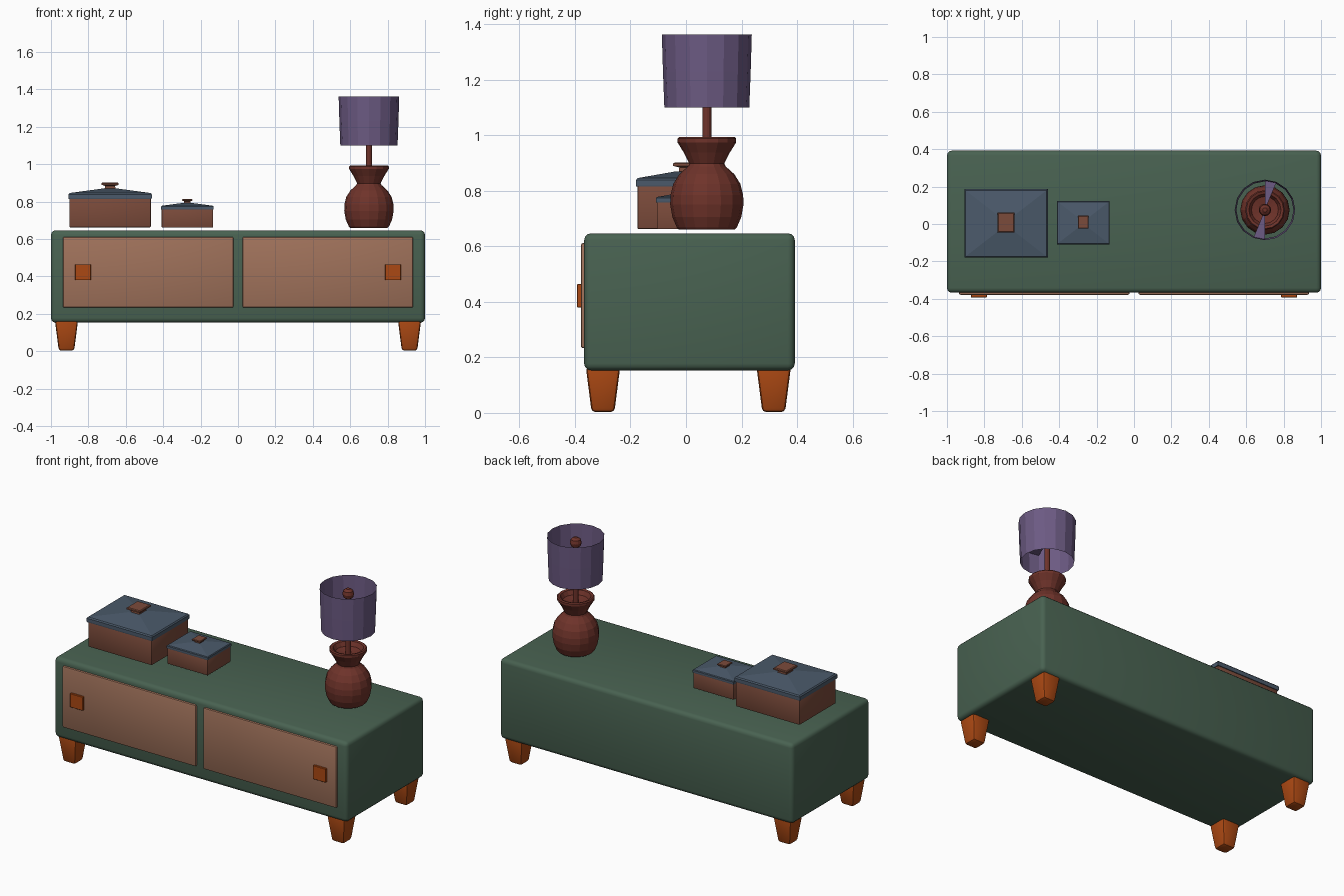
import bpy, bmesh
from math import sin, cos, pi, radians

if "Cube" in bpy.data.objects:
    bpy.data.objects.remove(bpy.data.objects["Cube"])


def material(name, r, g, b):
    m = bpy.data.materials.new(name)
    m.diffuse_color = [(c / 255) ** 2.2 for c in (r, g, b)] + [1]
    m.use_nodes = True
    m.node_tree.nodes["Principled BSDF"].inputs["Base Color"].default_value = m.diffuse_color
    return m


GREEN = material("green paint", 74, 98, 82)
TAN = material("tan panel", 158, 113, 91)
ORANGE = material("orange wood", 170, 74, 26)
BROWN = material("brown box", 122, 76, 61)
SLATE = material("slate lid", 76, 90, 106)
CLAY = material("red clay", 110, 54, 46)
PURPLE = material("purple cloth", 108, 91, 130)


def finish(bm, name, mat, bevel=0, segments=2):
    bmesh.ops.recalc_face_normals(bm, faces=bm.faces)
    if bevel:
        bmesh.ops.bevel(bm, geom=bm.edges[:], offset=bevel, segments=segments,
                        profile=0.5, affect='EDGES', clamp_overlap=True)
    me = bpy.data.meshes.new(name)
    bm.to_mesh(me)
    bm.free()
    me.materials.append(mat)
    ob = bpy.data.objects.new(name, me)
    bpy.context.collection.objects.link(ob)
    if bevel:
        bpy.context.view_layer.objects.active = ob
        ob.select_set(True)
        bpy.ops.object.shade_smooth_by_angle(angle=radians(35))
        ob.select_set(False)
    return ob


def loft(name, x, y, levels, mat, bevel=0, segments=2):
    """Stack of rectangles, each (half width, half depth, z)."""
    bm = bmesh.new()
    rings = [[bm.verts.new((x + sx * hx, y + sy * hy, z))
              for sx, sy in ((-1, -1), (1, -1), (1, 1), (-1, 1))]
             for hx, hy, z in levels]
    for a, b in zip(rings, rings[1:]):
        for i in range(4):
            j = (i + 1) % 4
            bm.faces.new((a[i], a[j], b[j], b[i]))
    bm.faces.new(rings[0])
    bm.faces.new(rings[-1])
    return finish(bm, name, mat, bevel, segments)


def block(name, x0, x1, y0, y1, z0, z1, mat, bevel=0, segments=2):
    hx, hy = (x1 - x0) / 2, (y1 - y0) / 2
    return loft(name, (x0 + x1) / 2, (y0 + y1) / 2,
                [(hx, hy, z0), (hx, hy, z1)], mat, bevel, segments)


def lathe(name, x, y, profile, mat, sides=16, caps=True):
    """Revolved profile of (radius, z) with flat facets."""
    bm = bmesh.new()
    rings = [[bm.verts.new((x + r * cos(2 * pi * i / sides),
                            y + r * sin(2 * pi * i / sides), z))
              for i in range(sides)] for r, z in profile]
    for a, b in zip(rings, rings[1:]):
        for i in range(sides):
            j = (i + 1) % sides
            bm.faces.new((a[i], a[j], b[j], b[i]))
    if caps:
        bm.faces.new(rings[0])
        bm.faces.new(rings[-1])
    return finish(bm, name, mat)


# Cabinet body
block("cabinet_body", -1, 1, -0.367, 0.392, 0.153, 0.647, GREEN, 0.025, 3)

# Doors, handles and legs, mirrored left to right
for s, side in ((-1, "left"), (1, "right")):
    xs = sorted((s * 0.024, s * 0.936))
    block(side + "_door", *xs, -0.379, -0.345, 0.233, 0.612, TAN, 0.009)
    hs = sorted((s * 0.786, s * 0.872))
    block(side + "_handle", *hs, -0.392, -0.37, 0.38, 0.465, ORANGE, 0.002, 1)
    for y, end in ((-0.299, "front"), (0.316, "back")):
        loft(f"{end}_{side}_leg", s * 0.917, y,
             [(0.041, 0.041, 0.003), (0.062, 0.062, 0.166)], ORANGE, 0.014, 2)


# Lidded boxes: the small one repeats the large one at a smaller scale
def lidded_box(label, x, y, k):
    z = 0.662

    def lv(*rows):
        return [(a * k, b * k, z + c * k) for a, b, c in rows]
    loft(label + "_box", x, y, lv((0.218, 0.178, 0), (0.218, 0.178, 0.157)),
         BROWN, 0.006 * k, 2)
    loft(label + "_box_lid", x, y,
         lv((0.222, 0.182, 0.153), (0.223, 0.183, 0.158), (0.223, 0.183, 0.177),
            (0.217, 0.177, 0.184), (0.04, 0.04, 0.208)), SLATE)
    loft(label + "_box_knob", x, y + 0.005 * k,
         lv((0.030, 0.035, 0.20), (0.027, 0.032, 0.222), (0.046, 0.054, 0.228),
            (0.046, 0.054, 0.236), (0.041, 0.049, 0.240)), BROWN)


lidded_box("large", -0.684, 0.003, 1.0)
lidded_box("small", -0.271, 0.007, 0.63)

# Lamp: faceted base with a flared neck and dished top
LX, LY = 0.70, 0.075
lathe("lamp_base", LX, LY,
      [(0.10, 0.660), (0.108, 0.668), (0.124, 0.705), (0.132, 0.75), (0.131, 0.785),
       (0.121, 0.825), (0.099, 0.86), (0.068, 0.888), (0.063, 0.898), (0.083, 0.938),
       (0.106, 0.975), (0.106, 0.988), (0.100, 0.994), (0.086, 0.990),
       (0.072, 0.965), (0.02, 0.955)], CLAY)

# Lamp pole with a round end
lathe("lamp_pole", LX, LY,
      [(0.016, 0.955), (0.016, 1.295), (0.028, 1.303), (0.033, 1.322),
       (0.028, 1.342), (0.012, 1.354)], CLAY, 12)

# Open shade
lathe("lamp_shade", LX, LY,
      [(0.153, 1.10), (0.158, 1.23), (0.162, 1.363)], PURPLE, 16, caps=False)

# Two wedge-shaped supports that hold the shade on the pole
bm = bmesh.new()
for start in (67.5, 247.5):
    a, b = radians(start), radians(start + 22.5)
    bm.faces.new([bm.verts.new((LX + r * cos(t), LY + r * sin(t), 1.23))
                  for r, t in ((0, a), (0.157, a), (0.157, b))])
finish(bm, "shade_supports", PURPLE)
